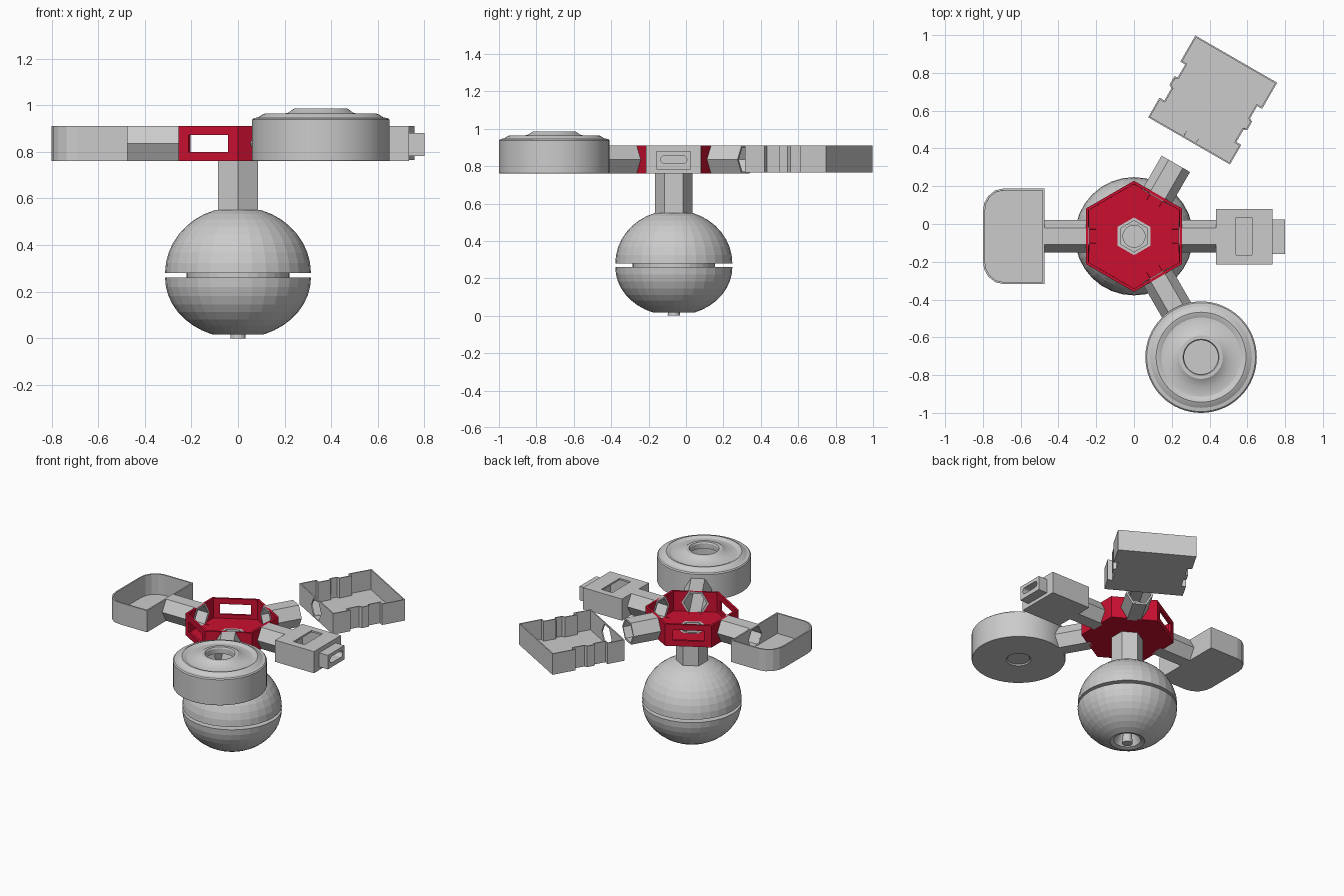
import bpy, bmesh
from math import pi, cos, sin, radians, sqrt
from mathutils import Matrix

if "Cube" in bpy.data.objects:
    bpy.data.objects.remove(bpy.data.objects["Cube"])

CY = -0.065                      # hub axis in y
Z0, Z1, ZM = 0.76, 0.91, 0.835   # ring of parts: bottom, top, middle
HUB = Matrix.Translation((0, CY, 0))


def make(name, bm, mat=None):
    me = bpy.data.meshes.new(name)
    bm.to_mesh(me)
    bm.free()
    ob = bpy.data.objects.new(name, me)
    bpy.context.scene.collection.objects.link(ob)
    if mat:
        me.materials.append(mat)
    return ob


def prism(name, pts, z0, z1, bottom=True, top=True, wall=0, m=Matrix(), mat=None):
    """Extruded counter-clockwise outline; optional caps and wall thickness."""
    bm = bmesh.new()
    lo = [bm.verts.new(m @ Matrix.Translation((x, y, z0)).translation) for x, y in pts]
    hi = [bm.verts.new(m @ Matrix.Translation((x, y, z1)).translation) for x, y in pts]
    n = len(pts)
    for i in range(n):
        j = (i + 1) % n
        bm.faces.new((lo[i], lo[j], hi[j], hi[i]))
    if bottom:
        bm.faces.new(lo[::-1])
    if top:
        bm.faces.new(hi)
    ob = make(name, bm, mat)
    if wall:
        s = ob.modifiers.new("wall", 'SOLIDIFY')
        s.thickness, s.offset, s.use_even_offset = wall, -1, True
    return ob


def lathe(name, profile, center, seg):
    """Closed (r, z) profile turned around a vertical axis."""
    bm = bmesh.new()
    vs = [bm.verts.new((r, 0, z)) for r, z in profile]
    es = [bm.edges.new((vs[i], vs[(i + 1) % len(vs)])) for i in range(len(vs))]
    bmesh.ops.spin(bm, geom=vs + es, cent=(0, 0, 0), axis=(0, 0, 1),
                   angle=2 * pi, steps=seg, use_duplicate=False)
    bmesh.ops.remove_doubles(bm, verts=bm.verts, dist=1e-5)
    bmesh.ops.dissolve_degenerate(bm, edges=bm.edges, dist=1e-6)
    bmesh.ops.recalc_face_normals(bm, faces=bm.faces)
    bmesh.ops.translate(bm, verts=bm.verts, vec=(center[0], center[1], 0))
    return make(name, bm)


def cut(ob, cutter):
    cutter.hide_render = True
    cutter.hide_viewport = False
    cutter.display_type = 'WIRE'
    b = ob.modifiers.new("cut", 'BOOLEAN')
    b.operation, b.solver, b.object = 'DIFFERENCE', 'EXACT', cutter


def ngon(r, n=6, start=90):
    return [(r * cos(radians(start) + 2 * pi * i / n),
             r * sin(radians(start) + 2 * pi * i / n)) for i in range(n)]


def rect(x0, x1, y0, y1):
    return [(x0, y0), (x1, y0), (x1, y1), (x0, y1)]


def stadium(hx, hy, cx, cy, n=6):
    """Slot outline with round ends along y."""
    pts = []
    for side, a0 in ((1, 0), (-1, pi)):
        for i in range(n + 1):
            a = a0 + pi * i / n
            pts.append((cx + hx * cos(a), cy + side * (hy - hx) + hx * sin(a)))
    return pts


def along(deg):
    """Frame at the hub whose z axis points outwards at the given angle."""
    return (Matrix.Translation((0, CY, ZM)) @ Matrix.Rotation(radians(deg), 4, 'Z')
            @ Matrix.Rotation(pi / 2, 4, 'Y'))


red = bpy.data.materials.new("red")
red.diffuse_color = (0.6, 0.005, 0.03, 1)
red.use_nodes = True
red.node_tree.nodes["Principled BSDF"].inputs["Base Color"].default_value = red.diffuse_color

# hexagonal hub tray with a hole for the stem
hub = prism("hub_tray", ngon(0.294), Z0, Z1, top=False, wall=0.015, m=HUB, mat=red)
cut(hub, prism("stem_cutter", ngon(0.088), 0.7, 0.8, m=HUB))

# windows in the two free hub walls
for deg in (120, 240):
    cut(hub, prism("window_cutter", rect(-0.037, 0.035, -0.098, 0.098), 0.2, 0.3, m=along(deg)))

# hexagonal arm tubes, and bores through hub and attachments
HEX = 0.15 / sqrt(3)
bores = {}
for deg, end in ((0, 0.44), (60, 0.443), (180, 0.478), (300, 0.46)):
    prism(f"arm_tube_{deg}", ngon(HEX), 0.235, end, False, False, 0.012, along(deg))
    bores[deg] = prism(f"arm_bore_{deg}", ngon(HEX - 0.013), 0.2, 0.62 if deg == 60 else 0.53,
                       m=along(deg))
    cut(hub, bores[deg])

# left cup with rounded outer corners
half = [(-0.475, 0.253), (-0.69, 0.253), (-0.735, 0.243), (-0.772, 0.213),
        (-0.793, 0.175), (-0.8, 0.13)]
cup = prism("rounded_cup", half + [(x, -y) for x, y in half[::-1]], Z0, Z1,
            top=False, wall=0.01, m=HUB)
cut(cup, bores[180])

# square tray with notched side walls
u0, u1, w = 0.583, 1.083, 0.25
notch = [(0.12, 0), (0.12, 0.03), (0.195, 0.03), (0.205, 0.012), (0.255, 0.012),
         (0.265, 0.03), (0.34, 0.03), (0.34, 0)]
low = [(u0, -w)] + [(u0 + a, -w + b) for a, b in notch] + [(u1, -w)]
tray = prism("notched_tray", low + [(x, -y) for x, y in low[::-1]], 0.765, Z1, top=False,
             wall=0.008, m=HUB @ Matrix.Rotation(radians(60), 4, 'Z'))
cut(tray, bores[60])

# right box with a slot on top, and its plug
box = prism("plug_box", rect(0.435, 0.733, -0.15, 0.145), Z0, Z1, wall=0.012, m=HUB)
cut(box, prism("box_slot_cutter", rect(0.54, 0.625, -0.1, 0.1), 0.86, 0.95, m=HUB))
cut(box, bores[0])
plug = prism("plug", rect(0.72, 0.8, -0.093, 0.088), 0.783, 0.88, m=HUB)
cut(plug, prism("plug_slot_cutter", stadium(0.022, 0.07, 0, 0), 0.74, 0.85, m=along(0)))

# round hollow drum with a stepped lid
drum = lathe("round_drum", [
    (0, Z0 + 0.008), (0.07, Z0 + 0.008), (0.078, Z0), (0.292, Z0), (0.295, 0.765),
    (0.295, 0.938), (0.288, 0.945), (0.268, 0.948), (0.25, 0.96), (0.238, 0.965),
    (0.225, 0.962), (0.21, 0.955), (0.19, 0.955), (0.165, 0.962), (0.14, 0.968),
    (0.115, 0.985), (0.095, 0.985), (0.09, 0.975), (0.09, 0.94), (0.28, 0.93),
    (0.28, Z0 + 0.02), (0, Z0 + 0.02)], (0.355, -0.705), 64)
cut(drum, bores[300])
bpy.context.view_layer.objects.active = drum
drum.select_set(True)
bpy.ops.object.shade_smooth_by_angle(angle=radians(25))

# hexagonal stem under the hub
prism("stem", ngon(0.1), 0.53, Z0 + 0.016, False, False, 0.015, HUB)


# bulb: two half shells with a gap and an inner collar
def arc(r, zc, h, r_end, n=8):
    a = [pi / 2 - (pi / 2 - math_asin(r_end / r)) * i / n for i in range(n + 1)]
    return [(r * sin(t), zc + h * cos(t)) for t in a]


def math_asin(v):
    from math import asin
    return asin(v)


lathe("bulb_upper", arc(0.313, 0.28, 0.285, 0.1) + [(0.058, 0.55), (0.058, 0.53)]
      + arc(0.295, 0.285, 0.265, 0.11)[:0:-1] + [(0.22, 0.3), (0.22, 0.28)], (0, CY), 32)
lathe("bulb_collar", [(0.22, 0.24), (0.22, 0.3), (0.2, 0.3), (0.2, 0.24)], (0, CY), 32)
lathe("bulb_lower", arc(0.313, 0.26, -0.26, 0.11) + [(0.085, 0.025), (0.05, 0.1), (0, 0.1),
      (0, 0.115), (0.1, 0.115)] + arc(0.295, 0.255, -0.235, 0.15)[:0:-1]
      + [(0.22, 0.24), (0.22, 0.26)], (0, CY), 32)

# small tip at the bottom
lathe("bulb_tip", [(0, 0), (0.033, 0), (0.026, 0.105), (0, 0.105)], (0, CY), 16)
